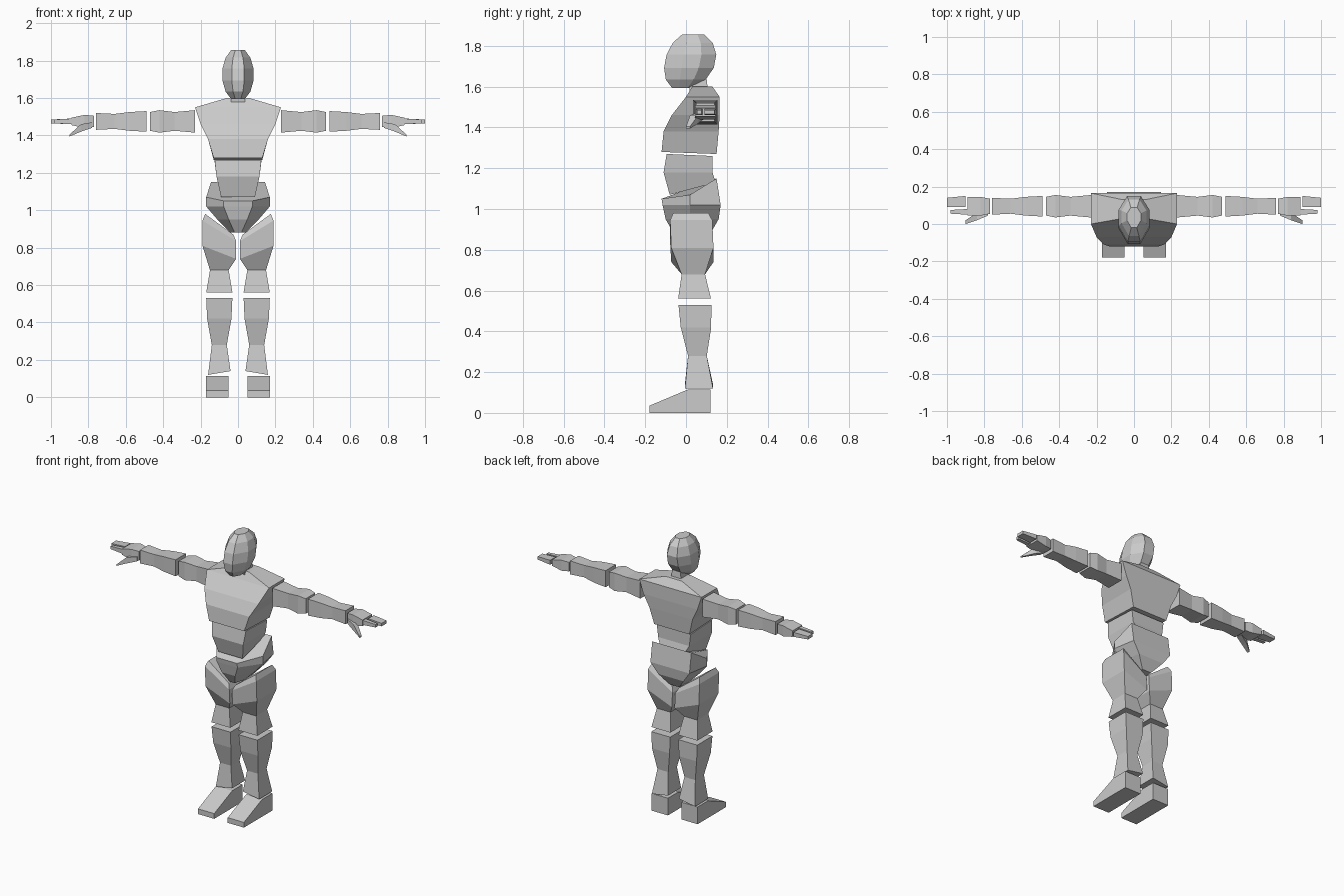
import bpy
import bmesh
from math import sin, cos, pi

default_cube = bpy.data.objects.get("Cube")
if default_cube:
    bpy.data.objects.remove(default_cube, do_unlink=True)

GREY = (0.6, 0.6, 0.6, 1)
material = bpy.data.materials.new("plain grey")
material.use_nodes = True
material.diffuse_color = GREY
material.node_tree.nodes["Principled BSDF"].inputs["Base Color"].default_value = GREY


def loft(name, rings):
    """Skin a closed solid over matching rings of points."""
    bm = bmesh.new()
    loops = [[bm.verts.new(point) for point in ring] for ring in rings]
    for low, high in zip(loops, loops[1:]):
        for i in range(len(low)):
            bm.faces.new((low[i - 1], low[i], high[i], high[i - 1]))
    bm.faces.new(loops[0])
    bm.faces.new(loops[-1])
    bmesh.ops.recalc_face_normals(bm, faces=bm.faces[:])
    mesh = bpy.data.meshes.new(name)
    bm.to_mesh(mesh)
    bm.free()
    mesh.materials.append(material)
    obj = bpy.data.objects.new(name, mesh)
    bpy.context.collection.objects.link(obj)


def loft_pair(name, rings):
    """Build a limb part on both sides."""
    for side, sign in (("left", 1), ("right", -1)):
        loft(f"{side}_{name}", [[(sign * x, y, z) for x, y, z in ring] for ring in rings])


def mirrored(half):
    """Close a half outline, given front to back, across the middle."""
    return half + [(-x, y, z) for x, y, z in reversed(half)]


def torso_ring(z, width, front, back, rise=0):
    """Box section that can climb towards the back."""
    return mirrored([(width, front, z), (width, back, z + rise)])


def hip_ring(z, width, front, back, rise=0):
    """Six sided section with a narrow front."""
    return mirrored([(width * 0.45, front, z),
                     (width, 0.02, z + rise * 0.2),
                     (width * 0.85, back, z + rise)])


def head_ring(angle):
    """Eight sided slice of an egg whose chin is pushed forward."""
    low = (1 + cos(angle)) / 2
    z = 1.725 - 0.145 * cos(angle)
    width, depth = 0.085 * sin(angle), 0.125 * sin(angle)
    middle = 0.035 - 0.055 * low ** 2
    return mirrored([(width * 0.4, middle - depth, z),
                     (width, middle - depth * 0.3, z),
                     (width, middle + depth * 0.4, z),
                     (width * 0.45, middle + depth, z)])


def leg_ring(z, width, tilt=0):
    """Box section, outer edge raised by tilt, leaning back towards the ankle."""
    middle, depth = 0.07 - z * 0.05, width * 1.15
    return [(0.1 + u * width, middle + v * depth, z + u * tilt)
            for u, v in ((-1, -1), (1, -1), (1, 1), (-1, 1))]


def arm_ring(x, height, depth, y=0.095, z=1.475):
    """Box section across the outstretched arm."""
    return [(x, y + v * depth, z + w * height)
            for v, w in ((-1, -1), (1, -1), (1, 1), (-1, 1))]


def foot_ring(y, top):
    inner, outer = 0.05, 0.17
    return [(inner, y, 0), (outer, y, 0), (outer, y, top), (inner, y, top)]


# Head and neck
loft("head", [head_ring(pi * step / 7) for step in range(1, 7)])
loft("neck", [torso_ring(1.56, 0.04, 0.02, 0.11),
              torso_ring(1.65, 0.03, 0.01, 0.1)])

# Torso
loft("chest", [
    torso_ring(1.28, 0.13, -0.12, 0.15, -0.01),
    torso_ring(1.38, 0.16, -0.11, 0.16),
    torso_ring(1.46, 0.2, -0.07, 0.165),
    torso_ring(1.55, 0.23, 0, 0.165),
    torso_ring(1.6, 0.06, 0.03, 0.13),
])
loft("abdomen", [
    torso_ring(1.27, 0.125, -0.095, 0.13, -0.01),
    torso_ring(1.18, 0.115, -0.11, 0.13),
    torso_ring(1.07, 0.09, -0.08, 0.145, 0.06),
])
loft("pelvis", [
    hip_ring(0.88, 0.04, -0.06, 0.12),
    hip_ring(0.95, 0.11, -0.1, 0.16),
    hip_ring(1.02, 0.17, -0.115, 0.17),
    hip_ring(1.05, 0.17, -0.12, 0.15, 0.1),
])

# Legs
loft_pair("thigh", [
    leg_ring(0.925, 0.075, 0.055),
    leg_ring(0.89, 0.09, 0.055),
    leg_ring(0.775, 0.09, 0.035),
    leg_ring(0.68, 0.05),
    leg_ring(0.56, 0.07),
])
loft_pair("shin", [
    leg_ring(0.53, 0.07),
    leg_ring(0.42, 0.065),
    leg_ring(0.28, 0.04),
    leg_ring(0.13, 0.06, -0.01),
])
loft_pair("foot", [foot_ring(-0.18, 0.035), foot_ring(0.01, 0.115), foot_ring(0.12, 0.115)])

# Arms
arm_parts = {
    "upper_arm": ((0.23, 0.06), (0.34, 0.05), (0.42, 0.06), (0.47, 0.05)),
    "forearm": ((0.49, 0.055), (0.58, 0.05), (0.66, 0.04), (0.76, 0.045)),
}
for part, sections in arm_parts.items():
    loft_pair(part, [arm_ring(x, size, size) for x, size in sections])

# Hands
loft_pair("palm", [
    arm_ring(0.77, 0.03, 0.04),
    arm_ring(0.82, 0.035, 0.05),
    arm_ring(0.89, 0.02, 0.05),
])
loft_pair("thumb", [
    arm_ring(0.78, 0.015, 0.02, 0.065, 1.455),
    arm_ring(0.84, 0.02, 0.02, 0.04, 1.44),
    arm_ring(0.9, 0.005, 0.01, 0.01, 1.4),
])
loft_pair("outer_fingers", [arm_ring(0.9, 0.015, 0.03, 0.12), arm_ring(1, 0.01, 0.025, 0.115)])
loft_pair("inner_finger", [arm_ring(0.89, 0.015, 0.015, 0.065), arm_ring(0.98, 0.01, 0.01, 0.065)])
